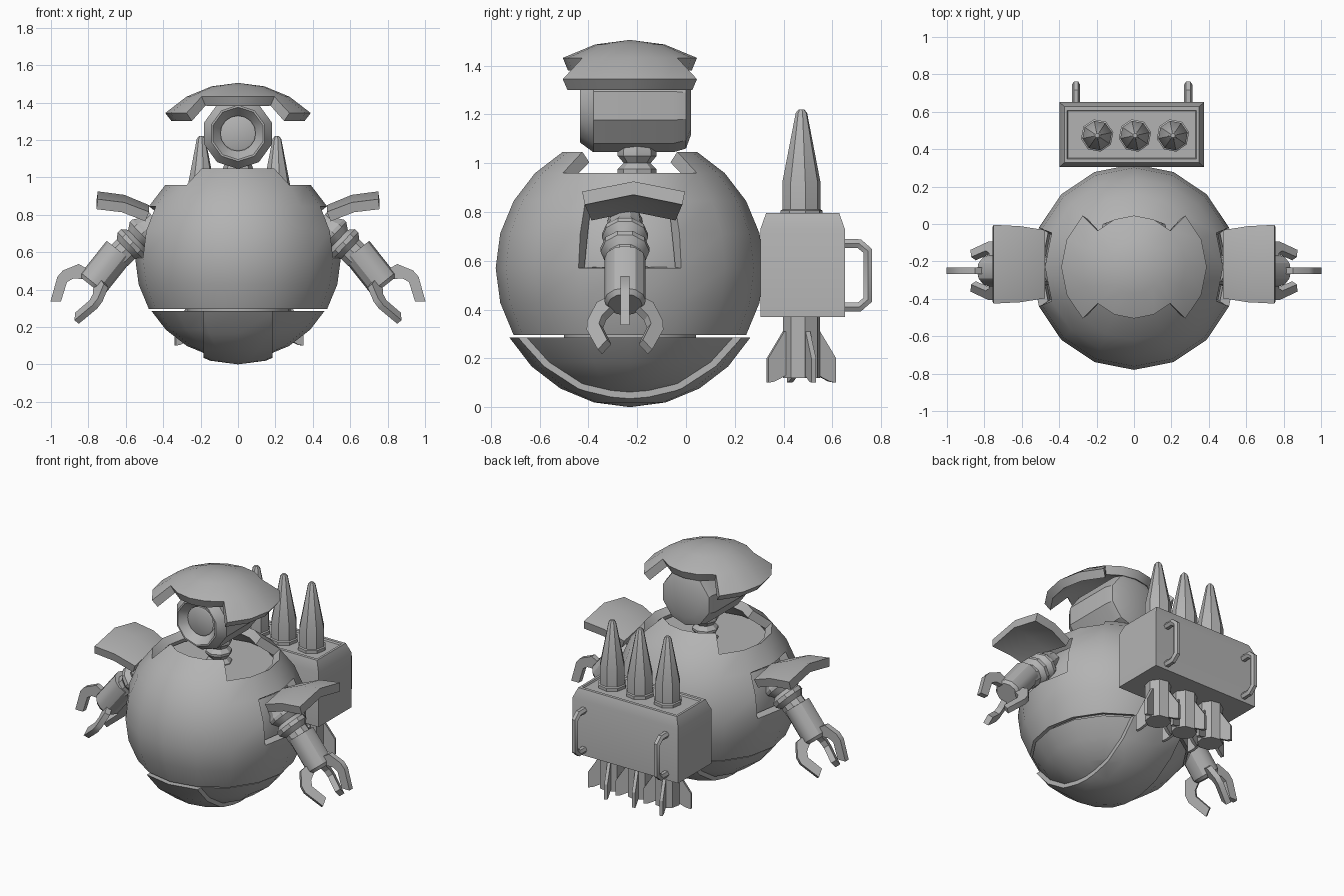
import bpy, bmesh, math
from mathutils import Vector, Matrix

if "Cube" in bpy.data.objects:
    bpy.data.objects.remove(bpy.data.objects["Cube"])

grey = bpy.data.materials.new("metal_grey")
grey.diffuse_color = (0.45, 0.45, 0.45, 1)
grey.use_nodes = True
grey.node_tree.nodes["Principled BSDF"].inputs["Base Color"].default_value = grey.diffuse_color
CENTRE = Vector((0, -0.23, 0.57))
R = 0.55
SHELL = 0.055


def finish(name, bm, shell=0, mirror=False, fix=True):
    if fix:
        bmesh.ops.recalc_face_normals(bm, faces=bm.faces)
    me = bpy.data.meshes.new(name)
    bm.to_mesh(me)
    bm.free()
    me.materials.append(grey)
    ob = bpy.data.objects.new(name, me)
    bpy.context.collection.objects.link(ob)
    if shell:
        m = ob.modifiers.new("shell", 'SOLIDIFY')
        m.thickness, m.offset = shell, -1
    if mirror:
        ob.modifiers.new("mirror", 'MIRROR')
    return ob


def sphere_patch(keep):
    """Faces of a 16 x 12 sphere whose (row, column) passes the test."""
    bm, verts = bmesh.new(), {}

    def vert(i, j):
        key = (i, 0 if i in (-6, 6) else j % 16)
        if key not in verts:
            lat, az = math.radians(15 * key[0]), math.radians(22.5 * key[1])
            verts[key] = bm.verts.new(CENTRE + R * Vector((
                math.cos(lat) * math.cos(az), math.cos(lat) * math.sin(az), math.sin(lat))))
        return verts[key]

    for i in range(-6, 6):
        for j in range(16):
            if keep(i, j):
                ring = [vert(i, j), vert(i, j + 1), vert(i + 1, j + 1), vert(i + 1, j)]
                bm.faces.new(list(dict.fromkeys(ring)))
    return bm


def loft(bm, rings):
    rows = [[bm.verts.new(p) for p in ring] for ring in rings]
    n = len(rows[0])
    for a, b in zip(rows, rows[1:]):
        for k in range(n):
            bm.faces.new((a[k], a[(k + 1) % n], b[(k + 1) % n], b[k]))
    bm.faces.new(rows[0][::-1])
    bm.faces.new(rows[-1])


def lathe(bm, profile, n, origin, axis=(0, 0, 1), turn=0.0):
    """Turned part: profile of (radius, distance along the axis)."""
    q = Vector(axis).to_track_quat('Z', 'Y')
    loft(bm, [[Vector(origin) + q @ Vector((r * math.cos(turn + math.tau * k / n),
                                            r * math.sin(turn + math.tau * k / n), h))
               for k in range(n)] for r, h in profile])


def plate(bm, points, normal, thick):
    off = Vector(normal).normalized() * thick / 2
    loft(bm, [[p - off for p in points], [p + off for p in points]])


def ball(radius, cuts):
    """Closed sphere trimmed by planes; each cut removes the normal side."""
    bm = bmesh.new()
    bmesh.ops.create_uvsphere(bm, u_segments=16, v_segments=12, radius=radius,
                              matrix=Matrix.Translation(CENTRE))
    for co, no in cuts:
        geom = bm.verts[:] + bm.edges[:] + bm.faces[:]
        cut = bmesh.ops.bisect_plane(bm, geom=geom, plane_co=co, plane_no=no, clear_outer=True)
        edges = [e for e in cut['geom_cut'] if isinstance(e, bmesh.types.BMEdge)]
        bmesh.ops.contextual_create(bm, geom=edges)
    return bm


# Body: shell with side hatches and an open top that keeps front and back lips
def is_hatch(i, j):
    return i in (0, 1) and j in (15, 0)


def is_lip(i, j):
    return i == 3 and (10 <= j <= 13 or 2 <= j <= 5)


def body_face(i, j):
    hatch = is_hatch(i, j) or is_hatch(i, (j + 8) % 16)
    return -2 <= i < 3 and not hatch or is_lip(i, j)


finish("body_shell", sphere_patch(body_face), SHELL, fix=False)
finish("body_core", ball(0.485, [((0, 0, 0.9), (0, 0, 1)), ((0, 0, 0.31), (0, 0, -1))]))

# Head cover: the piece lifted from the top opening
cover = sphere_patch(lambda i, j: i >= 3 and not is_lip(i, j))
bmesh.ops.translate(cover, verts=cover.verts, vec=(0, 0, 0.385))
finish("head_cover", cover, SHELL, fix=False)

# Shoulder pads: hatch pieces swung outward
pad = sphere_patch(is_hatch)
hinge = Vector((0.475, CENTRE.y, 0.845))
swing = (Matrix.Translation(hinge + Vector((0, 0.015, 0.005))) @ Matrix.Rotation(-math.pi / 2, 4, 'Y')
         @ Matrix.Translation(-hinge))
bmesh.ops.transform(pad, matrix=swing, verts=pad.verts)
finish("shoulder_pad", pad, SHELL, mirror=True, fix=False)

# Lower bowl: wide centre band with a smaller cap on each side
top_cut = ((0, 0, 0.285), (0, 0, 1))
finish("bowl_band", ball(0.57, [top_cut, ((0.185, 0, 0), (1, 0, 0)), ((-0.185, 0, 0), (-1, 0, 0))]))
finish("bowl_cap", ball(0.545, [top_cut, ((0.18, 0, 0), (-1, 0, 0))]), mirror=True)
bm = bmesh.new()
lathe(bm, [(0.27, 0.26), (0.27, 0.33)], 16, (0, CENTRE.y, 0))
finish("bowl_joint", bm)

# Neck bellows
bm = bmesh.new()
lathe(bm, [(0.06, 0.86), (0.08, 0.89), (0.08, 0.905), (0.055, 0.93), (0.08, 0.96), (0.08, 0.975),
           (0.055, 1.0), (0.08, 1.03), (0.08, 1.05), (0.06, 1.1)], 8, (0, -0.2, 0))
finish("neck", bm)

# Head drum with recessed eye and slightly domed back
bm = bmesh.new()
lathe(bm, [(0.095, -0.375), (0.14, -0.435), (0.15, -0.435), (0.19, -0.38), (0.19, -0.05),
           (0.175, 0.0), (0.12, 0.02)], 10, (0, 0, 1.235), (0, 1, 0), math.pi / 10)
finish("head", bm)
bm = bmesh.new()
lathe(bm, [(0.095, -0.39), (0.085, -0.395)], 16, (0, 0, 1.235), (0, 1, 0))
finish("eye_lens", bm)

# Arms: ribbed shoulder, forearm and three bent fingers
bm = bmesh.new()
lathe(bm, [(0.07, -0.06), (0.075, 0.0), (0.095, 0.03), (0.095, 0.05), (0.07, 0.085), (0.1, 0.11),
           (0.1, 0.135), (0.075, 0.165), (0.075, 0.22)], 10, (0.48, -0.25, 0.73), (0.72, 0, -0.69))
finish("shoulder_joint", bm, mirror=True)

wrist = Vector((0.785, -0.25, 0.42))
aim = Vector((0.62, 0, -0.78)).normalized()
bm = bmesh.new()
lathe(bm, [(0.085, -0.24), (0.085, -0.02), (0.07, 0.0)], 12, wrist, aim)
finish("forearm", bm, mirror=True)

finger = [(0.06, -0.06), (0.125, -0.05), (0.17, 0.03), (0.172, 0.075), (0.119, 0.2),
          (0.075, 0.165), (0.114, 0.065), (0.1, 0.03), (0.06, 0.0)]
bm = bmesh.new()
for k in range(3):
    out = Matrix.Rotation(math.tau * k / 3, 3, aim) @ Vector((0.78, 0, 0.62))
    plate(bm, [wrist + out * r + aim * a for r, a in finger], aim.cross(out), 0.035)
finish("claw_fingers", bm, mirror=True)

# Backpack with chamfered top and recessed lid
bm = bmesh.new()
loft(bm, [[Vector((-0.012 + sx * hx, 0.478 + sy * hy, z))
           for sx, sy in ((-1, -1), (1, -1), (1, 1), (-1, 1))]
          for hx, hy, z in ((0.387, 0.173, 0.37), (0.387, 0.173, 0.73), (0.36, 0.15, 0.795),
                            (0.345, 0.13, 0.795), (0.34, 0.125, 0.785))])
finish("backpack", bm)

# Backpack handles
for side, x in (("left", -0.31), ("right", 0.29)):
    cu = bpy.data.curves.new(side + "_handle", 'CURVE')
    cu.dimensions = '3D'
    cu.bevel_depth, cu.bevel_resolution = 0.022, 1
    path = [(0.63, 0.67), (0.71, 0.67), (0.745, 0.64), (0.745, 0.44), (0.71, 0.41), (0.63, 0.41)]
    sp = cu.splines.new('POLY')
    sp.points.add(len(path) - 1)
    for p, (y, z) in zip(sp.points, path):
        p.co = (x, y, z, 1)
    cu.materials.append(grey)
    bpy.context.collection.objects.link(bpy.data.objects.new(side + "_handle", cu))

# Rockets: nose above the pack, body and four fins below
for n, x in enumerate((-0.197, 0.005, 0.208)):
    at = Vector((x, 0.473, 0))
    bm = bmesh.new()
    lathe(bm, [(0.078, 0.12), (0.078, 0.77), (0.088, 0.785), (0.088, 0.805), (0.08, 0.81),
               (0.08, 0.92), (0.024, 1.205), (0.012, 1.22)], 8, at, turn=0.2)
    for k in range(4):
        a = math.radians(20 + 90 * k)
        out = Vector((math.cos(a), math.sin(a), 0))
        pts = [at + out * r + Vector((0, 0, z)) for r, z in
               ((0.05, 0.31), (0.078, 0.31), (0.148, 0.2), (0.148, 0.1), (0.12, 0.105), (0.05, 0.14))]
        plate(bm, pts, (-out.y, out.x, 0), 0.02)
    finish("rocket_%d" % (n + 1), bm)

# Apply modifiers and shade smooth while keeping hard edges
bpy.ops.object.select_all(action='SELECT')
bpy.context.view_layer.objects.active = bpy.context.collection.objects[0]
bpy.ops.object.convert(target='MESH')
bpy.ops.object.shade_smooth_by_angle(angle=math.radians(30))
